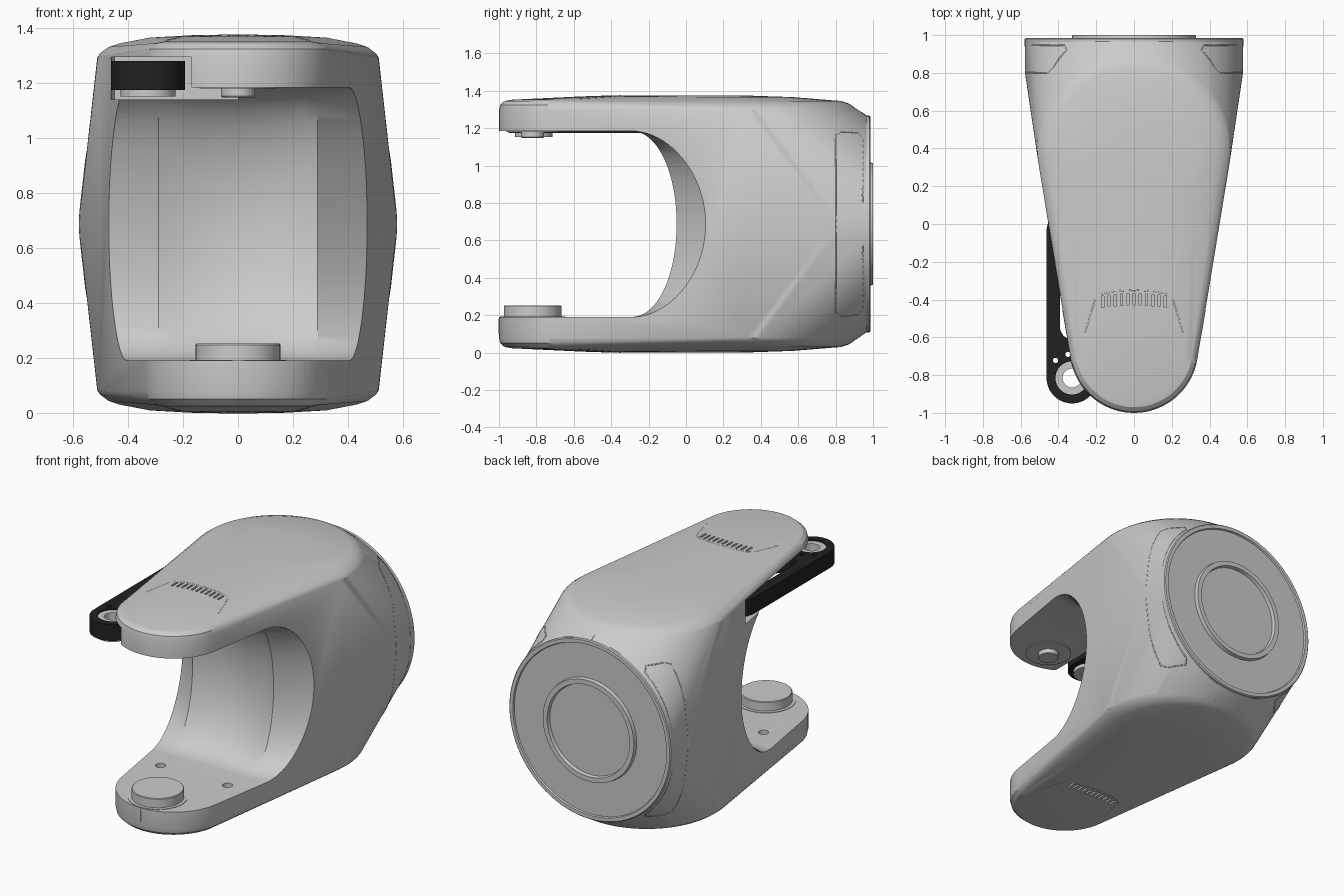
import bpy, bmesh, math
from mathutils import Vector
from mathutils.bvhtree import BVHTree

if "Cube" in bpy.data.objects:
    bpy.data.objects.remove(bpy.data.objects["Cube"])

MID = 0.6875
TAU = 2 * math.pi


def finish(name, bm, angle=30):
    bmesh.ops.recalc_face_normals(bm, faces=bm.faces)
    me = bpy.data.meshes.new(name)
    bm.to_mesh(me)
    bm.free()
    ob = bpy.data.objects.new(name, me)
    bpy.context.collection.objects.link(ob)
    smooth(ob, angle)
    return ob


def smooth(ob, angle=30):
    bpy.ops.object.select_all(action='DESELECT')
    bpy.context.view_layer.objects.active = ob
    ob.select_set(True)
    bpy.ops.object.shade_smooth_by_angle(angle=math.radians(angle))


def prism(name, pts, z0, z1):
    bm = bmesh.new()
    f = bm.faces.new([bm.verts.new((x, y, z0)) for x, y in pts])
    new = bmesh.ops.extrude_face_region(bm, geom=[f])['geom']
    bmesh.ops.translate(bm, vec=(0, 0, z1 - z0), verts=[v for v in new if isinstance(v, bmesh.types.BMVert)])
    return finish(name, bm)


def circle(x, y, r, n=48):
    return [(x + r * math.cos(TAU * i / n), y + r * math.sin(TAU * i / n)) for i in range(n)]


def stadium(x, y0, y1, r, n=24):
    top = [(x + r * math.cos(math.pi * i / n), y1 + r * math.sin(math.pi * i / n)) for i in range(n + 1)]
    return top + [(2 * x - a, y0 + y1 - b) for a, b in top]


def cut(ob, cutters):
    for c in cutters:
        m = ob.modifiers.new("cut", 'BOOLEAN')
        m.object, m.operation, m.solver = c, 'DIFFERENCE', 'EXACT'
        bpy.ops.object.select_all(action='DESELECT')
        bpy.context.view_layer.objects.active = ob
        ob.select_set(True)
        bpy.ops.object.modifier_apply(modifier=m.name)
        bpy.data.objects.remove(c)
    smooth(ob)


def bevel(ob, width):
    m = ob.modifiers.new("bevel", 'BEVEL')
    m.width, m.segments, m.limit_method = width, 3, 'ANGLE'


def lathe(name, prof, axis, centre, n=96):
    # prof: (radius, height) pairs spun about the axis through centre
    bm = bmesh.new()
    vs = [bm.verts.new((r, h, 0) if axis == 'Y' else (r, 0, h)) for r, h in prof]
    es = [bm.edges.new(p) for p in zip(vs, vs[1:])]
    bmesh.ops.spin(bm, geom=vs + es, cent=(0, 0, 0), axis=(0, 1, 0) if axis == 'Y' else (0, 0, 1),
                   angle=TAU, steps=n, use_duplicate=False)
    bmesh.ops.remove_doubles(bm, verts=bm.verts, dist=1e-5)
    bmesh.ops.translate(bm, vec=centre, verts=bm.verts)
    return finish(name, bm)


# fork body: hull of the round rear drum and the crowned teardrop plates
bm = bmesh.new()
for y in (0.80, 0.968):
    for a, b in circle(0, 0, 0.577, 96):
        bm.verts.new((a, y, MID + b))
# (tip y, tip radius, back y, back radius, tip z, back z)
rings = [(-0.66, 0.34, 0.40, 0.512, 1.295, 1.295), (-0.66, 0.333, 0.40, 0.50, 1.325, 1.31),
         (-0.66, 0.31, 0.40, 0.47, 1.345, 1.332), (-0.66, 0.27, 0.40, 0.43, 1.352, 1.345),
         (-0.35, 0.20, 0.25, 0.32, 1.370, 1.366), (-0.32, 0.08, 0.15, 0.16, 1.375, 1.375)]
for ty, tr, by, br, tz, bz in rings:
    for y, r, z in ((ty, tr, tz), (by, br, bz)):
        for a, b in circle(0, y, r, 80):
            bm.verts.new((a, b, z))
            bm.verts.new((a, b, 2 * MID - z))
res = bmesh.ops.convex_hull(bm, input=bm.verts)
junk = set(res['geom_interior']) | set(res['geom_unused'])
bmesh.ops.delete(bm, geom=[g for g in junk if isinstance(g, bmesh.types.BMVert)], context='VERTS')
body = finish("fork_body", bm)

# opening between the arms: slightly concave centre with receding flanks
bm = bmesh.new()
xs = [-0.7, -0.5] + [-0.29 + 0.58 * i / 12 for i in range(13)] + [0.5, 0.7]
rows = []
for x in xs:
    yb = math.sqrt(0.677 - x * x) - 0.82 if abs(x) < 0.291 else -0.05 + (abs(x) - 0.29) * 0.86
    col = [(-1.3, 0.19)]
    for i in range(41):
        t = math.pi * i / 40
        col.append((-0.3 + (yb + 0.3) * abs(math.sin(t)) ** 0.92, MID - 0.4975 * math.cos(t)))
    col.append((-1.3, 2 * MID - 0.19))
    rows.append([bm.verts.new((x, y, z)) for y, z in col])
for r0, r1 in zip(rows, rows[1:]):
    n = len(r0)
    for i in range(n):
        bm.faces.new((r0[i], r0[(i + 1) % n], r1[(i + 1) % n], r1[i]))
bm.faces.new(rows[0])
bm.faces.new(rows[-1])
opening = finish("opening_cutter", bm)

# side slot that houses the link, and screw holes in the lower arm
slot = prism("slot_cutter", [(-0.7, -1.1), (-0.17, -1.1), (-0.17, -0.6), (0, -0.3), (0, 0.1),
                             (-0.45, 0.1), (-0.475, 0), (-0.7, 0)], 1.14, 1.296)
holes = [prism("hole_cutter", circle(s * 0.24, -0.45, 0.03, 24), 0.13, 0.22) for s in (-1, 1)]


# row of vents on top and bottom
def vents(z0, z1):
    bm = bmesh.new()
    for i in range(-5, 6):
        x = i * 0.033
        y1 = -0.368 - 0.5 * x * x
        v = bmesh.ops.create_cube(bm, size=1)['verts']
        bmesh.ops.scale(bm, vec=(0.012, 0.06, z1 - z0), verts=v)
        bmesh.ops.translate(bm, vec=(x, y1 - 0.03, (z0 + z1) / 2), verts=v)
    return finish("vent_cutter", bm)


cut(body, [opening, slot] + holes + [vents(1.35, 1.42), vents(-0.05, 0.025)])

# panel seams, projected on to the body
tree = BVHTree.FromObject(body, bpy.context.evaluated_depsgraph_get())


def seam(name, pts, direction, closed=False, depth=0.005):
    d = Vector(direction)
    if closed:
        pts = pts + pts[:1]
    path = []
    for p, q in zip(pts, pts[1:]):
        p, q = Vector(p), Vector(q)
        n = max(1, int((q - p).length / 0.03))
        path += [p.lerp(q, i / n) for i in range(n)]
    path.append(Vector(pts[-1]))
    hits = [h for h in (tree.ray_cast(p - 3 * d, d)[0] for p in path) if h]
    if len(hits) < 2:
        return
    cu = bpy.data.curves.new(name, 'CURVE')
    cu.dimensions, cu.bevel_depth, cu.bevel_resolution = '3D', depth, 1
    sp = cu.splines.new('POLY')
    sp.points.add(len(hits) - 1)
    for pt, h in zip(sp.points, hits):
        pt.co = (*(h + d * 0.003), 1)
    ob = bpy.data.objects.new(name, cu)
    bpy.context.collection.objects.link(ob)
    bpy.ops.object.select_all(action='DESELECT')
    bpy.context.view_layer.objects.active = ob
    ob.select_set(True)
    bpy.ops.object.convert(target='MESH')


half = [(0, -0.35), (0.10, -0.355), (0.17, -0.37), (0.205, -0.40), (0.225, -0.46), (0.26, -0.58)]
arch = [(-x, y, 0) for x, y in reversed(half)] + [(x, y, 0) for x, y in half[1:]]
for side, dz in (("top", -1), ("bottom", 1)):
    seam(side + "_vent_panel_seam", arch, (0, 0, dz))
    zz = MID - dz * 0.6
    for sx in (-1, 1):
        seam(side + "_arm_side_mark", [(0, -0.59, zz), (0, -0.46, zz)], (sx, 0, 0), depth=0.004)
rect = [(0.80, 0.21), (0.83, 0.195), (0.92, 0.20), (0.945, 0.23), (0.945, 1.145),
        (0.92, 1.175), (0.83, 1.18), (0.80, 1.165)]
for side, sx in (("right", -1), ("left", 1)):
    seam(side + "_panel_seam", [(0, y, z) for y, z in rect], (sx, 0, 0), closed=True)
seam("rear_index_mark", [(0, 0.935, 0), (0, 0.965, 0)], (0, 0, -1))
seam("tip_index_mark", [(0, 0, 0.10), (0, 0, 0.18)], (0, 1, 0))

# rear flange with raised ring
lathe("rear_flange", [(0, 0.94), (0.579, 0.94), (0.579, 0.98), (0.573, 0.986), (0.55, 0.986), (0.546, 0.976),
                      (0.33, 0.976), (0.326, 1.0), (0.295, 1.0), (0.29, 0.978), (0, 0.978)],
      'Y', (0, 0, MID))

# hinge parts on both arms
lathe("lower_hinge_seat", [(0, 0.16), (0.175, 0.16), (0.175, 0.193), (0, 0.193)], 'Z', (0, -0.82, 0), 64)
lathe("lower_hinge_disc", [(0, 0.17), (0.154, 0.17), (0.154, 0.248), (0.15, 0.252), (0, 0.252)],
      'Z', (0, -0.82, 0), 64)
lathe("upper_hinge_plate", [(0, 1.21), (0.14, 1.21), (0.14, 1.18), (0, 1.18)], 'Z', (0, -0.82, 0), 64)
lathe("upper_hinge_boss", [(0, 1.2), (0.062, 1.2), (0.062, 1.153), (0.058, 1.148), (0, 1.148)],
      'Z', (0, -0.82, 0), 48)

# black link frame with end bearing
LX = -0.328
link = prism("link_arm", stadium(LX, -0.815, -0.04, 0.135), 1.175, 1.28)
cut(link, [prism("window", stadium(LX + 0.01, -0.54, -0.1, 0.075), 1.1, 1.35),
           prism("bore", circle(LX, -0.815, 0.088), 1.1, 1.35)]
    + [prism("pin", circle(x, y, 0.014, 16), 1.1, 1.35) for x, y in ((-0.415, -0.722), (-0.35, -0.69))])
bevel(link, 0.012)
black = bpy.data.materials.new("black_plastic")
black.diffuse_color = (0.015, 0.015, 0.015, 1)
black.use_nodes = True
black.node_tree.nodes["Principled BSDF"].inputs["Base Color"].default_value = black.diffuse_color
link.data.materials.append(black)
lathe("link_bearing", [(0.05, 1.152), (0.1, 1.152), (0.1, 1.175), (0.088, 1.175), (0.088, 1.272),
                       (0.05, 1.272), (0.05, 1.152)], 'Z', (LX, -0.815, 0), 48)
